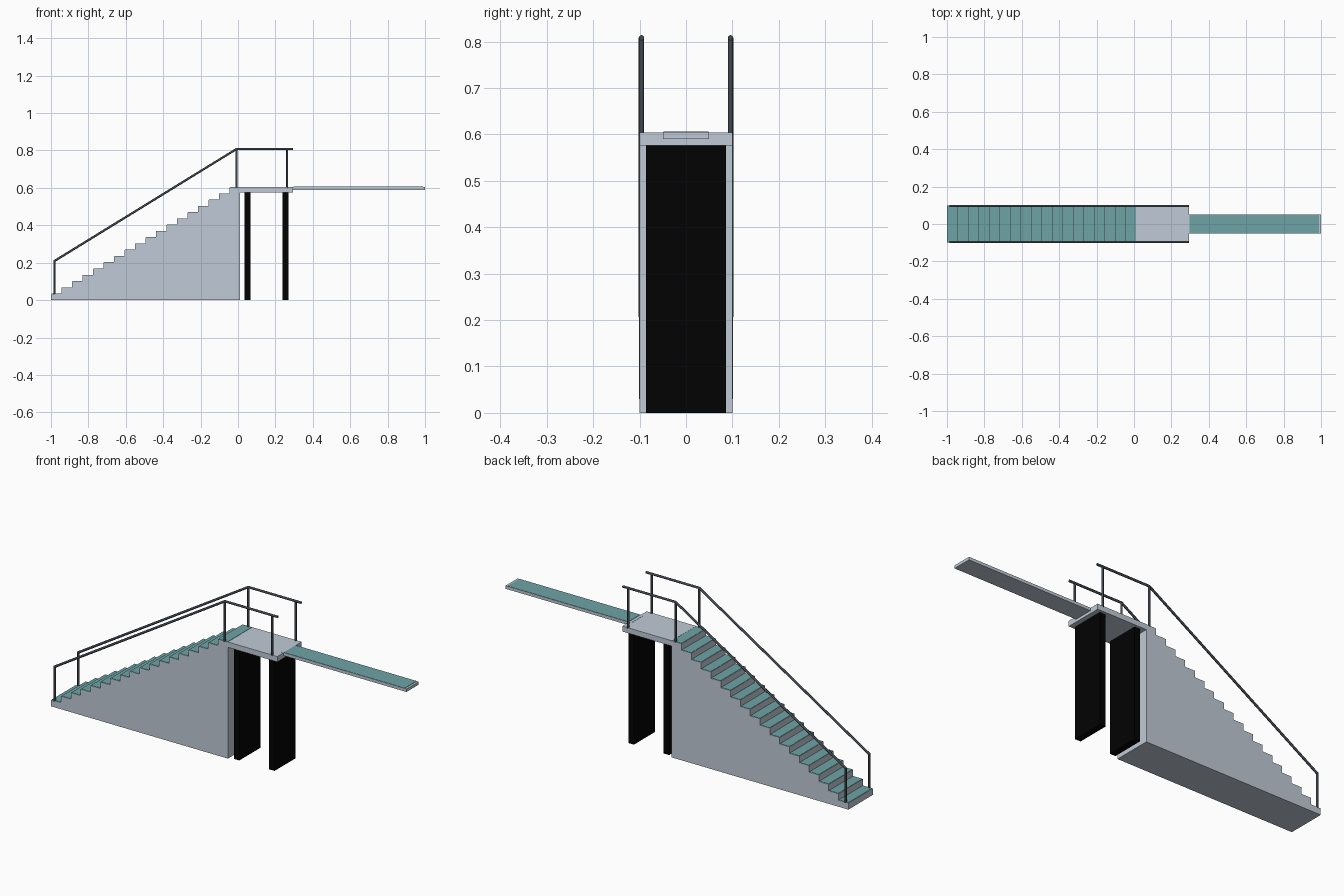
import bpy, bmesh, math
from mathutils import Vector

if "Cube" in bpy.data.objects:
    bpy.data.objects.remove(bpy.data.objects["Cube"])


def material(name, rgb):
    m = bpy.data.materials.new(name)
    m.diffuse_color = (*rgb, 1)
    m.use_nodes = True
    m.node_tree.nodes["Principled BSDF"].inputs["Base Color"].default_value = m.diffuse_color
    return m


GREY = material("pale_grey", (0.53, 0.60, 0.68))
TEAL = material("teal_grip", (0.155, 0.37, 0.38))
BLACK = material("black", (0.0008, 0.0008, 0.0008))
STEEL = material("dark_steel", (0.055, 0.065, 0.08))


def finish(name, bm, mat):
    bmesh.ops.recalc_face_normals(bm, faces=bm.faces)
    me = bpy.data.meshes.new(name)
    bm.to_mesh(me)
    bm.free()
    me.materials.append(mat)
    ob = bpy.data.objects.new(name, me)
    bpy.context.collection.objects.link(ob)
    return ob


def box(name, x, y, z, mat):
    bm = bmesh.new()
    bmesh.ops.create_cube(bm, size=1)
    for v in bm.verts:
        v.co = [r[0] if c < 0 else r[1] for c, r in zip(v.co, (x, y, z))]
    return finish(name, bm, mat)


def tube(name, points, radius, mat):
    cu = bpy.data.curves.new(name, 'CURVE')
    cu.dimensions = '3D'
    cu.bevel_depth = radius
    cu.bevel_resolution = 2
    cu.use_fill_caps = True
    sp = cu.splines.new('POLY')
    sp.points.add(len(points) - 1)
    for p, co in zip(sp.points, points):
        p.co = (*co, 1)
    cu.materials.append(mat)
    ob = bpy.data.objects.new(name, cu)
    bpy.context.collection.objects.link(ob)


# Solid staircase: stepped side profile extruded across the width
STEPS, RUN, RISE, TOP = 18, 0.0562, 0.0335, 0.603
profile = [(0.012, 0), (-1, 0)]
for i in range(STEPS):
    x0 = -1 + i * RUN
    profile += [(x0, (i + 1) * RISE), (x0 + RUN, (i + 1) * RISE)]
profile[-1] = (0.012, TOP)
bm = bmesh.new()
side = bm.faces.new([bm.verts.new((x, -0.1, z)) for x, z in profile])
ext = bmesh.ops.extrude_face_region(bm, geom=[side])
bmesh.ops.translate(bm, vec=Vector((0, 0.2, 0)),
                    verts=[v for v in ext["geom"] if isinstance(v, bmesh.types.BMVert)])
finish("staircase", bm, GREY)

# Thin grip plates on every step
for i in range(STEPS):
    x0, z = -1 + i * RUN, (i + 1) * RISE
    box(f"tread_{i + 1}", (x0 + 0.002, x0 + RUN - 0.001), (-0.098, 0.098),
        (z - 0.001, z + 0.0015), TEAL)

# Platform and its two slab supports
box("platform", (0.012, 0.295), (-0.1, 0.1), (0.576, 0.604), GREY)
for i, x in enumerate((0.036, 0.238)):
    box(f"support_{i + 1}", (x, x + 0.032), (-0.086, 0.086), (0, 0.576), BLACK)

# Diving plank with grip surface
box("plank", (0.28, 1.0), (-0.05, 0.05), (0.59, 0.605), GREY)
box("plank_grip", (0.296, 0.989), (-0.0485, 0.0485), (0.604, 0.6065), TEAL)

# Handrails on both sides
for s, label in ((-1, "front"), (1, "back")):
    y = s * 0.096
    tube(f"{label}_handrail", [(-0.985, y, 0.207), (-0.008, y, 0.808), (0.295, y, 0.808)],
         0.006, STEEL)
    for i, (x, z0, z1) in enumerate(((-0.982, 0.03, 0.208), (-0.008, 0.6, 0.808),
                                     (0.263, 0.6, 0.808))):
        tube(f"{label}_post_{i + 1}", [(x, y, z0), (x, y, z1)], 0.0055, STEEL)
